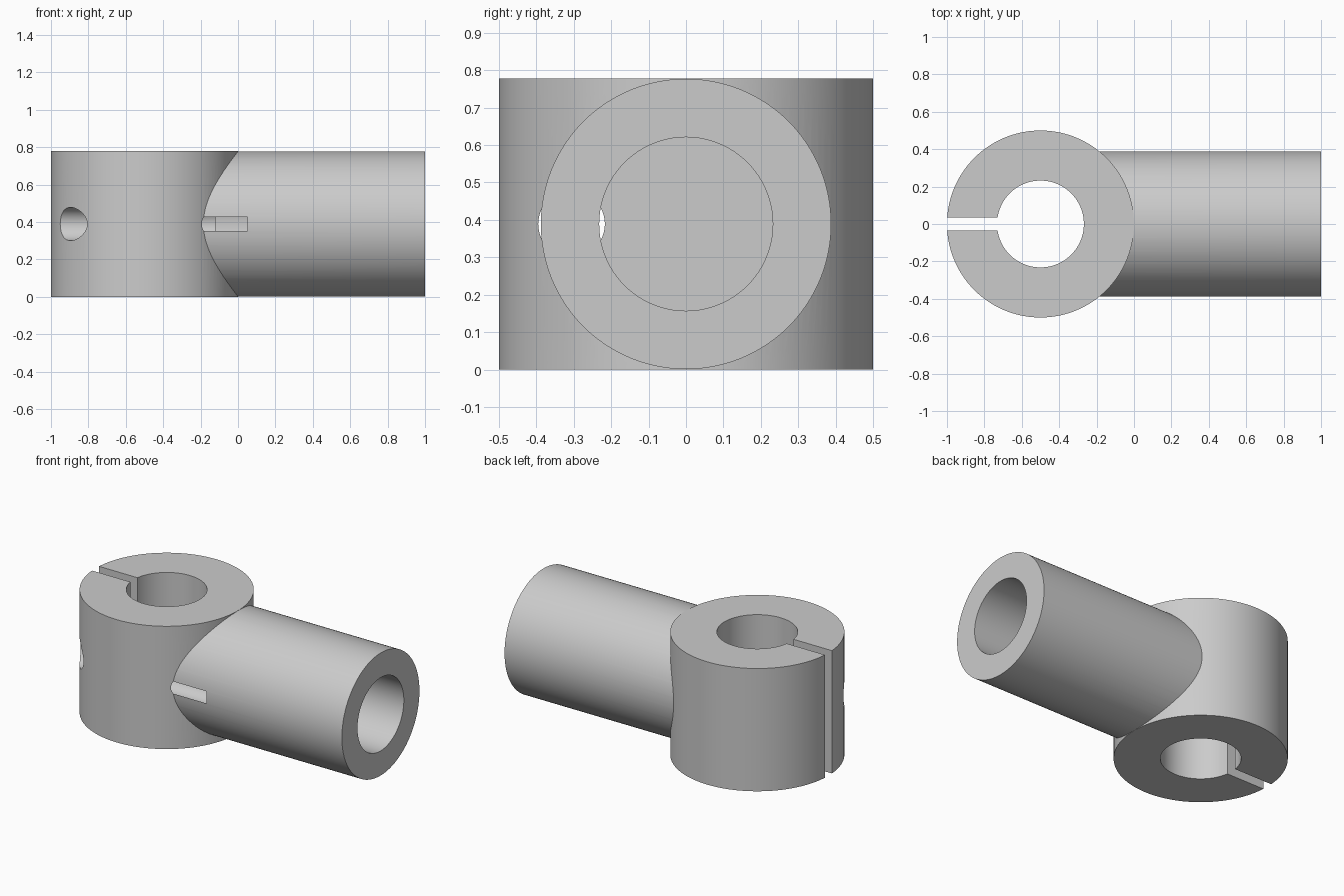
import bpy
import math

if "Cube" in bpy.data.objects:
    bpy.data.objects.remove(bpy.data.objects["Cube"], do_unlink=True)

HEIGHT = 0.778
MID = HEIGHT / 2
RING_X = -0.5
BORE = 0.232

steel = bpy.data.materials.new("plain grey")
steel.use_nodes = True
GREY = (0.6, 0.6, 0.6, 1)
steel.diffuse_color = GREY
steel.node_tree.nodes["Principled BSDF"].inputs["Base Color"].default_value = GREY


def upright(name, radius, low, high):
    """Vertical cylinder on the ring axis."""
    bpy.ops.mesh.primitive_cylinder_add(
        vertices=128, radius=radius, depth=high - low,
        location=(RING_X, 0, (low + high) / 2))
    return finish(name)


def lengthwise(name, radius, start, end, y=0):
    """Cylinder along x at mid height."""
    bpy.ops.mesh.primitive_cylinder_add(
        vertices=128, radius=radius, depth=end - start,
        location=((start + end) / 2, y, MID), rotation=(0, math.pi / 2, 0))
    return finish(name)


def finish(name):
    obj = bpy.context.object
    obj.name = name
    obj.data.materials.append(steel)
    return obj


def combine(body, tool, operation):
    """Apply a boolean and discard the tool."""
    tool.hide_render = True
    mod = body.modifiers.new(tool.name, "BOOLEAN")
    mod.operation = operation
    mod.solver = "EXACT"
    mod.object = tool
    bpy.context.view_layer.objects.active = body
    bpy.ops.object.modifier_apply(modifier=mod.name)
    bpy.data.objects.remove(tool, do_unlink=True)


# Clamp ring with the side tube joined to it
body = upright("clamp_body", 0.5, 0, HEIGHT)
combine(body, lengthwise("side_tube", MID - 0.0008, -0.22, 1), "UNION")

# Through bore of the ring and blind bore of the tube
combine(body, upright("ring_bore", BORE, -0.1, HEIGHT + 0.1), "DIFFERENCE")
combine(body, lengthwise("tube_bore", BORE, -0.12, 1.1), "DIFFERENCE")

# Clamping slit on the far side of the ring
bpy.ops.mesh.primitive_cube_add(size=1, location=(-0.85, 0, MID))
slit = finish("clamp_slit")
slit.scale = (0.6, 0.07, 1)
combine(body, slit, "DIFFERENCE")

# Offset bolt hole that breaks out through the tube wall
combine(body, lengthwise("bolt_hole", 0.089, -1.1, 0.05, -0.306), "DIFFERENCE")

# One material, smooth curves, crisp rims
body.data.materials.clear()
body.data.materials.append(steel)
bpy.ops.object.select_all(action="DESELECT")
body.select_set(True)
bpy.context.view_layer.objects.active = body
bpy.ops.object.shade_smooth_by_angle(angle=math.radians(25))
